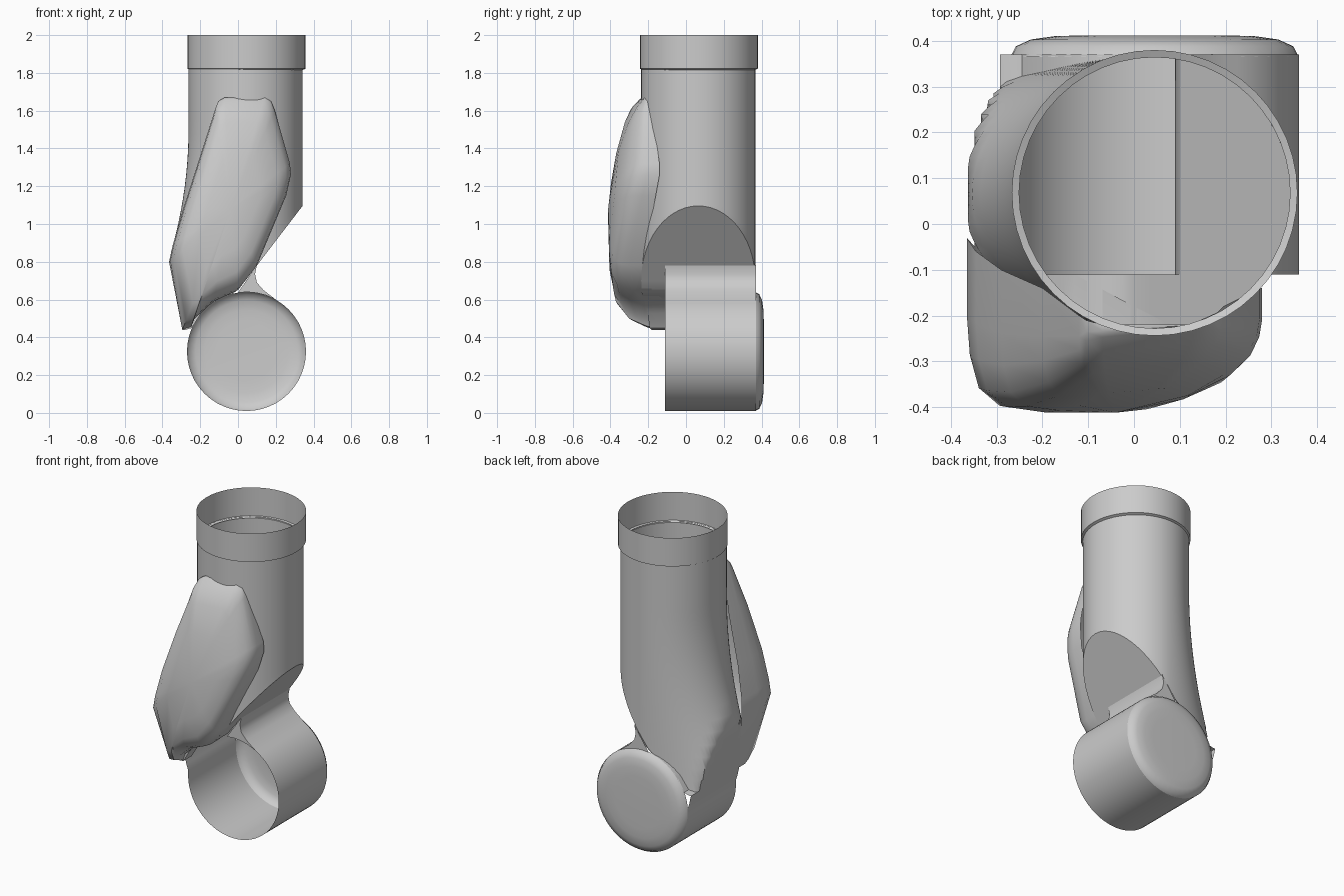
import bpy, bmesh, math
from mathutils import Vector

if "Cube" in bpy.data.objects:
    bpy.data.objects.remove(bpy.data.objects["Cube"])

grey = bpy.data.materials.new("light_grey")
grey.diffuse_color = (0.6, 0.6, 0.6, 1)
grey.use_nodes = True
grey.node_tree.nodes["Principled BSDF"].inputs["Base Color"].default_value = grey.diffuse_color


def finish(name, bm, angle=35):
    bmesh.ops.remove_doubles(bm, verts=bm.verts, dist=0.0008)
    flat = [f for f in bm.faces if f.calc_area() < 1e-8]
    bmesh.ops.delete(bm, geom=flat, context='FACES')
    bmesh.ops.recalc_face_normals(bm, faces=bm.faces)
    me = bpy.data.meshes.new(name)
    bm.to_mesh(me)
    bm.free()
    me.materials.append(grey)
    ob = bpy.data.objects.new(name, me)
    bpy.context.collection.objects.link(ob)
    bpy.ops.object.select_all(action='DESELECT')
    ob.select_set(True)
    bpy.context.view_layer.objects.active = ob
    bpy.ops.object.shade_smooth_by_angle(angle=math.radians(angle))
    return ob


def grid(bm, rows, closed=False):
    """Quads between successive rows of points."""
    vs = [[bm.verts.new(p) for p in r] for r in rows]
    for a, b in zip(vs, vs[1:]):
        n = len(a)
        for i in range(n if closed else n - 1):
            j = (i + 1) % n
            bm.faces.new((a[i], a[j], b[j], b[i]))
    return vs


def lerp_table(table, z):
    for (z0, v0), (z1, v1) in zip(table, table[1:]):
        if z <= z1:
            t = max(0, (z - z0) / (z1 - z0))
            return v0 + (v1 - v0) * t
    return table[-1][1]


# Shared dimensions: upright tube and the crosswise elbow barrel
CX, CY, R = 0.04, 0.065, 0.302
EX, EZ, ER = 0.045, 0.325, 0.315
MOUTH, BACK = -0.11, 0.37
Z_TOP, Z_LOW = 1.82, 0.44

# Collar: open ring with a small step at its foot
bm = bmesh.new()
ring = [(math.cos(math.tau * i / 48), math.sin(math.tau * i / 48)) for i in range(48)]
grid(bm, [[(0.045 + r * c, 0.068 + r * s, z) for c, s in ring]
          for r, z in ((0.296, 1.815), (0.312, 1.822), (0.312, 2.0))], True)
finish("collar", bm)


# Tube body: columns run down to a slanted cut and the barrel's curve
def column_point(theta, side, z):
    c, s = math.cos(theta), math.sin(theta)
    flare = 0.22 * max(0, 1.5 - z) ** 2 if c < 0 else 0
    x = max(CX + (R + flare) * c, -0.365 + (0.8 - z) * 0.2)
    return Vector((x, CY + side * R * s, z))


def underside(x):
    d = ER ** 2 - (x - EX) ** 2
    circle = EZ + math.sqrt(d) if d > 0 else Z_LOW
    return max(0.78 + (x - 0.1) * 1.306, circle, Z_LOW)


def column(theta, side):
    lo, hi = Z_LOW, Z_TOP
    for _ in range(30):
        mid = (lo + hi) / 2
        if mid > underside(column_point(theta, side, mid).x):
            hi = mid
        else:
            lo = mid
    heights = [Z_TOP + (hi - Z_TOP) * k / 20 for k in range(21)]
    return [column_point(theta, side, z) for z in heights]


edge = math.acos((0.1 - CX) / R)
angles = [edge * i / 12 for i in range(13)]
angles += [edge + (math.pi - edge) * i / 26 for i in range(1, 27)]
front = [column(t, -1) for t in angles]
back = [column(t, 1) for t in angles]
bm = bmesh.new()
grid(bm, front)
grid(bm, back)
# underside, left open above the barrel
grid(bm, [(f[-1], b[-1]) for f, b in zip(front[:13], back[:13])])
grid(bm, [(f[-1], Vector((f[-1].x, max(f[-1].y, MOUTH), f[-1].z)))
          for f in front[12:]])
grid(bm, [(b[-1], Vector((b[-1].x, BACK, b[-1].z))) for b in back[12:]])
finish("tube_body", bm)

# Elbow barrel: neck, round wall and left wall swept along y
neck = [(0.1, 0.782), (0.09, 0.735), (0.1, 0.69), (0.135, 0.65), (0.2, 0.6)]
a0 = math.atan2(0.6 - EZ, 0.2 - EX)
a1 = -math.pi - 0.08
arc = [(EX + ER * math.cos(a), EZ + ER * math.sin(a))
       for a in (a0 + (a1 - a0) * i / 40 for i in range(1, 41))]
wall = neck + arc + [(-0.282, 0.39), (-0.293, Z_LOW)]
bm = bmesh.new()
grid(bm, [[(x, y, z) for x, z in wall] for y in (MOUTH, BACK)])
# small webs closing the neck above the barrel's mouth and back
web = neck + [(x, EZ + math.sqrt(ER ** 2 - (x - EX) ** 2))
              for x in (0.15, 0.1, 0.05, 0.0)]
for y in (MOUTH, BACK):
    bm.faces.new([bm.verts.new((x, y, z)) for x, z in web])
finish("elbow_barrel", bm)

# Barrel cap: shallow dome on the back
bm = bmesh.new()
rows = grid(bm, [[(EX + r * c, y, EZ + r * s) for c, s in ring]
                 for r, y in ((0.315, 0.365), (0.303, 0.388), (0.27, 0.403),
                              (0.22, 0.41), (0.16, 0.412))], True)
bm.faces.new(rows[-1])
finish("barrel_cap", bm, 50)

# Front cover: outline (x, z, rim y) domed forward in rings
outline = [(-0.12, 1.61, -0.2), (-0.105, 1.65, -0.21), (-0.07, 1.67, -0.22),
           (0.14, 1.67, -0.22), (0.175, 1.65, -0.2), (0.195, 1.6, -0.18),
           (0.275, 1.32, -0.14), (0.28, 1.26, -0.14), (0.255, 1.15, -0.16),
           (0.1, 0.78, -0.23), (0.0, 0.65, -0.18), (-0.13, 0.59, -0.11),
           (-0.23, 0.5, -0.11), (-0.25, 0.45, -0.11), (-0.295, 0.44, -0.11),
           (-0.365, 0.8, -0.03), (-0.345, 0.89, -0.06), (-0.29, 1.08, -0.1),
           (-0.2, 1.36, -0.14)]
depth = [(0.44, -0.23), (0.5, -0.33), (0.6, -0.385), (0.75, -0.405), (1.0, -0.412),
         (1.2, -0.4), (1.4, -0.365), (1.6, -0.31), (1.67, -0.25)]
PX, PZ = -0.04, 1.08
bm = bmesh.new()
rings = []
for scale, t in ((1, 0), (1, 0.45), (0.98, 0.68), (0.92, 0.87), (0.78, 0.97), (0.5, 1)):
    pts = []
    for x, z, rim in outline:
        px, pz = PX + (x - PX) * scale, PZ + (z - PZ) * scale
        y = rim + (lerp_table(depth, pz) - rim) * t
        # the right side falls away toward the tube
        y += 0.9 * t * max(0, px + 0.05) ** 2
        pts.append((px, y, pz))
    rings.append(pts)
rows = grid(bm, rings, True)
tip = bm.verts.new((PX, -0.412, PZ))
last = rows[-1]
for i, v in enumerate(last):
    bm.faces.new((v, last[(i + 1) % len(last)], tip))
finish("front_cover", bm, 45)
